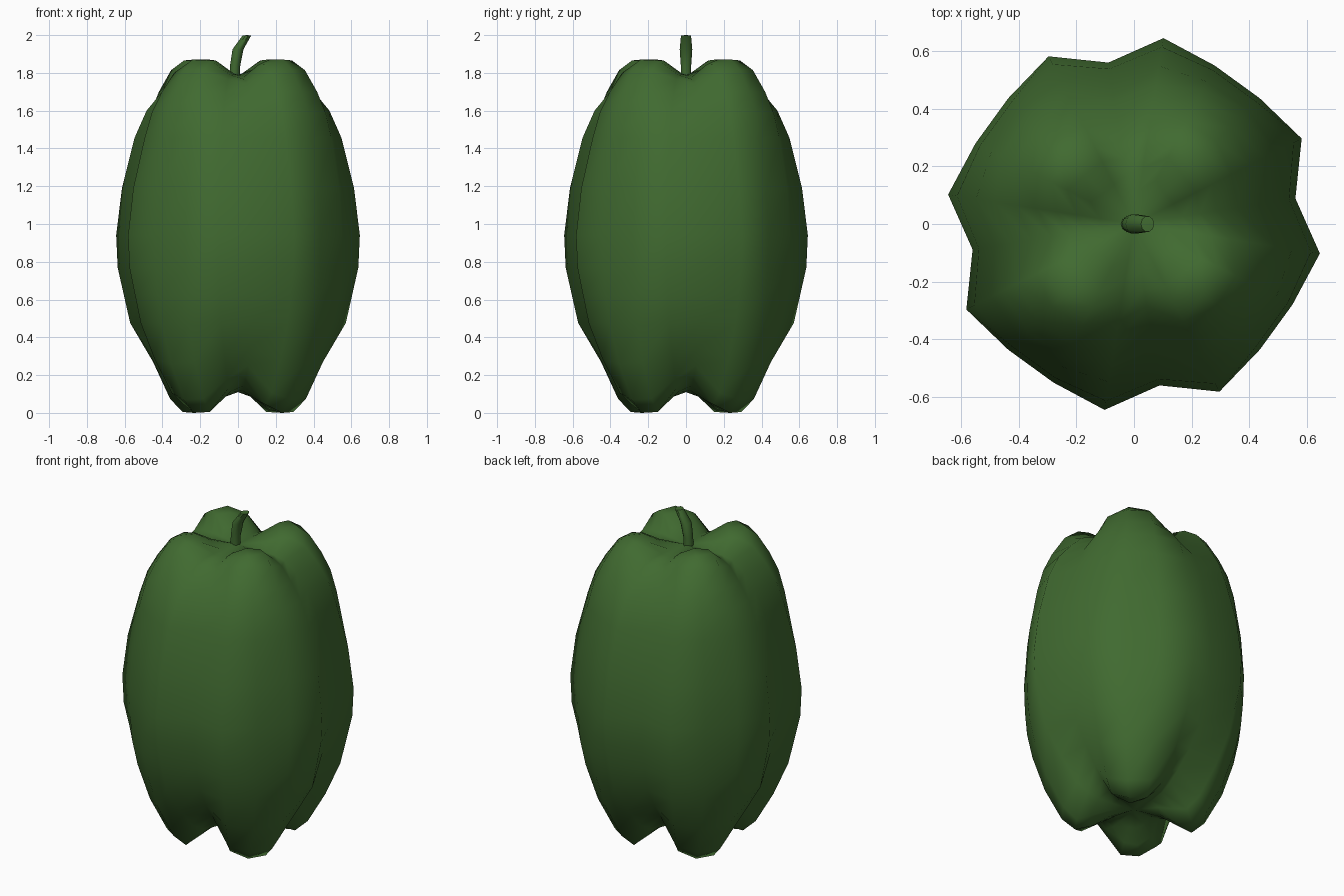
import bpy, math

if "Cube" in bpy.data.objects:
    bpy.data.objects.remove(bpy.data.objects["Cube"])

green = bpy.data.materials.new("pepper green")
green.diffuse_color = (0.052, 0.145, 0.03, 1)
green.use_nodes = True
green.node_tree.nodes["Principled BSDF"].inputs["Base Color"].default_value = green.diffuse_color


def loft(name, rings, bottom, top):
    """Skin closed rings of points, ending in a pole at each end."""
    n = len(rings[0])
    verts = [p for ring in rings for p in ring] + [bottom, top]
    b, t = len(verts) - 2, len(verts) - 1
    last = (len(rings) - 1) * n
    faces = []
    for i in range(n):
        j = (i + 1) % n
        faces.append((b, j, i))
        faces.append((t, last + i, last + j))
        for k in range(0, last, n):
            faces.append((k + i, k + j, k + n + j, k + n + i))
    mesh = bpy.data.meshes.new(name)
    mesh.from_pydata(verts, [], faces)
    mesh.materials.append(green)
    mesh.shade_smooth()
    obj = bpy.data.objects.new(name, mesh)
    bpy.context.collection.objects.link(obj)
    return obj


# Pepper body: (radius, z) at lobe middle 45, flank 63, shoulder 81, valley 9
bottom_rings = [
    ((.14, .075), (.15, .085), (.14, .11), (.13, .12)),
    ((.235, .018), (.25, .04), (.23, .115), (.21, .145)),
    ((.33, .0), (.33, .005), (.30, .135), (.27, .19)),
    ((.405, .07), (.404, .075), (.37, .18), (.33, .25)),
    ((.50, .26), (.505, .27), (.47, .31), (.41, .35)),
]
middle_rings = [
    (.476, .57, .57, .578, .49), (.624, .60, .60, .612, .53),
    (.77, .612, .612, .645, .56), (.94, .617, .617, .653, .567),
    (1.19, .60, .60, .622, .545), (1.455, .56, .555, .555, .49),
]
top_rings = [
    ((.525, 1.59), (.52, 1.59), (.49, 1.60), (.43, 1.60)),
    ((.475, 1.70), (.47, 1.70), (.415, 1.69), (.36, 1.68)),
    ((.405, 1.815), (.397, 1.815), (.34, 1.765), (.29, 1.745)),
    ((.34, 1.87), (.32, 1.866), (.27, 1.79), (.23, 1.765)),
    ((.24, 1.872), (.26, 1.866), (.20, 1.795), (.17, 1.775)),
    ((.15, 1.825), (.17, 1.82), (.12, 1.795), (.11, 1.785)),
]


def body_ring(mid, flank, shoulder, valley, t):
    """Four equal lobes of five points; t blends flank 27 to the shoulder."""
    front = tuple(f + (s - f) * t for f, s in zip(flank, shoulder))
    ring = []
    for i in range(20):
        a = math.radians(9 + 18 * i)
        r, z = (valley, front, mid, flank, shoulder)[i % 5]
        ring.append((r * math.cos(a), r * math.sin(a), z))
    return ring


rings = [body_ring(*lv, .3) for lv in bottom_rings]
rings += [body_ring(*[(r, lv[0]) for r in lv[1:]], 1) for lv in middle_rings]
rings += [body_ring(*lv, .3) for lv in top_rings]
loft("pepper_body", rings, (0, 0, .11), (0, 0, 1.788))

# Stem: leaning stalk, (centre x, z, half width x, half width y)
stalk = [(-.018, 1.77, .028, .028), (-.015, 1.84, .027, .029),
         (0, 1.925, .029, .035), (.047, 1.998, .023, .028)]
rings = []
for cx, cz, rx, ry in stalk:
    rings.append([(cx + rx * math.cos(math.tau * i / 10),
                   ry * math.sin(math.tau * i / 10), cz) for i in range(10)])
stem = loft("stem", rings, (-.018, 0, 1.77), (.047, 0, 2.0))
bpy.context.view_layer.objects.active = stem
stem.select_set(True)
bpy.ops.object.shade_smooth_by_angle(angle=math.radians(45))
